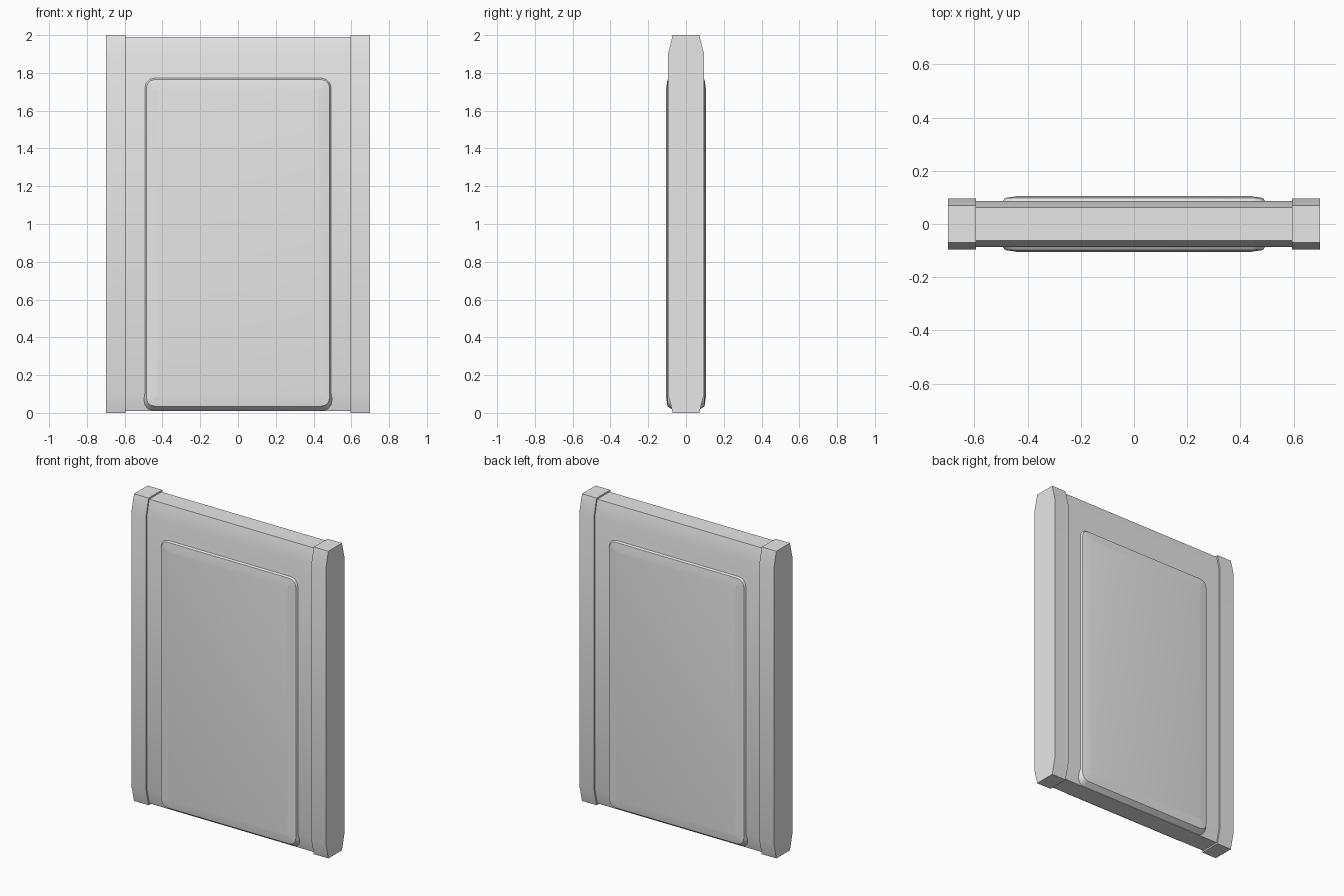
import bpy, bmesh, math

cube = bpy.data.objects.get("Cube")
if cube:
    bpy.data.objects.remove(cube, do_unlink=True)

grey = bpy.data.materials.new("plain grey")
grey.use_nodes = True
colour = (0.8, 0.8, 0.8, 1)
grey.diffuse_color = colour
grey.node_tree.nodes["Principled BSDF"].inputs["Base Color"].default_value = colour


def loft(name, rings):
    """Solid skinned through matching rings of points, with capped ends."""
    bm = bmesh.new()
    loops = [[bm.verts.new(p) for p in ring] for ring in rings]
    for a, b in zip(loops, loops[1:]):
        for i in range(len(a)):
            j = (i + 1) % len(a)
            bm.faces.new((a[i], a[j], b[j], b[i]))
    bm.faces.new(loops[0][::-1])
    bm.faces.new(loops[-1])
    bmesh.ops.recalc_face_normals(bm, faces=bm.faces)
    mesh = bpy.data.meshes.new(name)
    bm.to_mesh(mesh)
    bm.free()
    mesh.materials.append(grey)
    obj = bpy.data.objects.new(name, mesh)
    bpy.context.collection.objects.link(obj)
    bpy.ops.object.select_all(action="DESELECT")
    obj.select_set(True)
    bpy.context.view_layer.objects.active = obj
    bpy.ops.object.shade_smooth_by_angle(angle=math.radians(30))
    return obj


def slab(name, x0, x1, z0, z1, half, tip, taper=0.1):
    """Upright bar along x whose thickness tapers at top and bottom."""
    right = [(tip, z0), (half, z0 + taper), (half, z1 - taper), (tip, z1)]
    profile = right + [(-y, z) for y, z in reversed(right)]
    return loft(name, [[(x, y, z) for y, z in profile] for x in (x0, x1)])


def rounded_ring(y, half_x, z0, z1, radius, steps=3):
    """Rounded rectangle outline at depth y."""
    corners = [(half_x, z1), (-half_x, z1), (-half_x, z0), (half_x, z0)]
    ring = []
    for k, (cx, cz) in enumerate(corners):
        cx -= math.copysign(radius, cx)
        cz += radius if cz == z0 else -radius
        for s in range(steps + 1):
            a = math.pi / 2 * (k + s / steps)
            ring.append((cx + radius * math.cos(a), y, cz + radius * math.sin(a)))
    return ring


# Core board
slab("core_board", -0.6, 0.6, 0.01, 1.99, 0.087, 0.063)

# Edge posts
slab("left_post", 0.595, 0.7, 0, 2, 0.095, 0.07)
slab("right_post", -0.7, -0.595, 0, 2, 0.095, 0.07)

# Raised panel, standing proud on both faces
steps = [(0.06, 0.51, 0.01, 1.79, 0.06),
         (0.098, 0.485, 0.035, 1.765, 0.045),
         (0.106, 0.43, 0.09, 1.71, 0.004)]
rings = [rounded_ring(-y, *rest) for y, *rest in reversed(steps)]
rings += [rounded_ring(y, *rest) for y, *rest in steps]
loft("raised_panel", rings)
